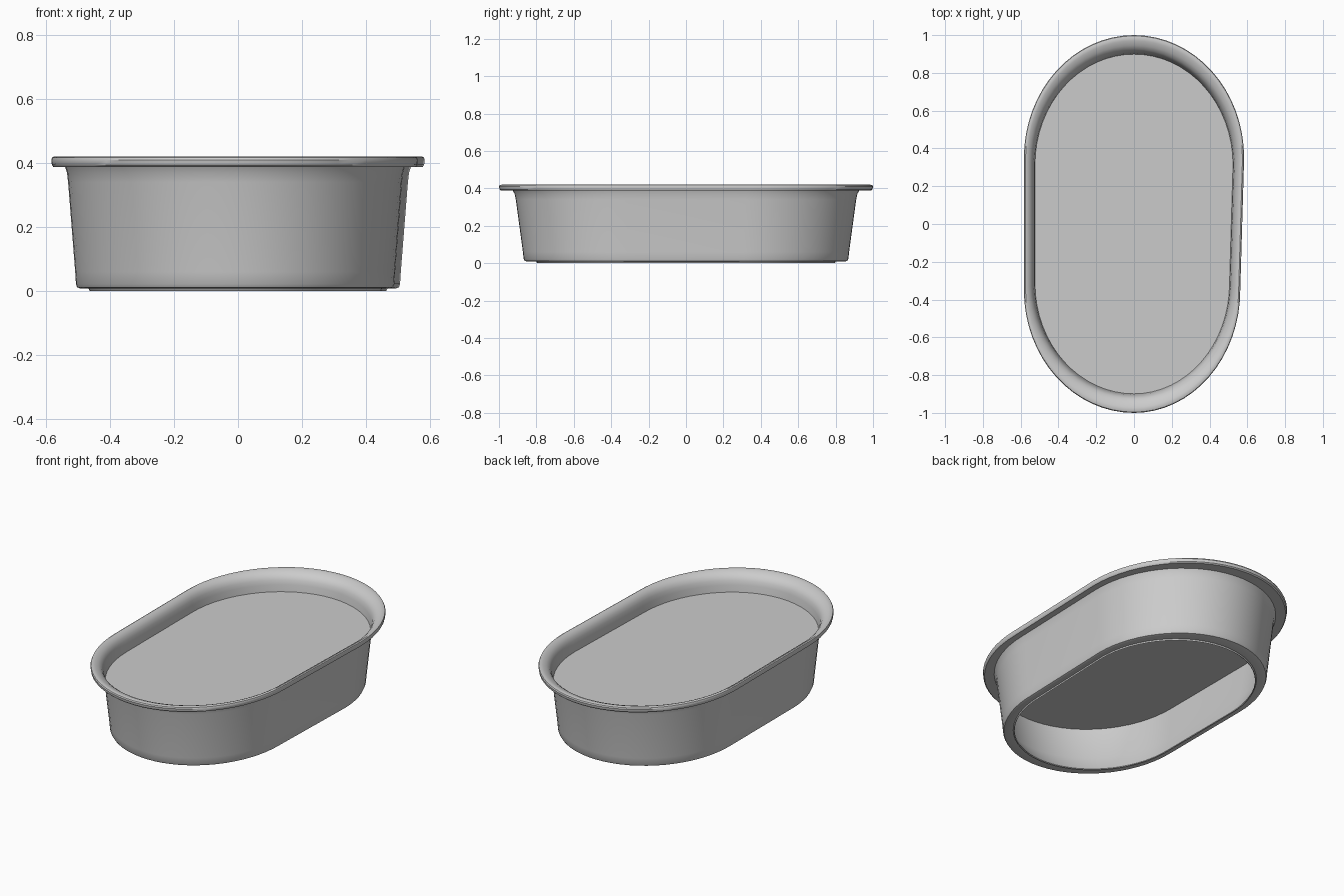
import bpy, bmesh, math

if "Cube" in bpy.data.objects:
    bpy.data.objects.remove(bpy.data.objects["Cube"])

SEG = 32            # segments in each rounded end
STRAIGHT = 0.35     # half length of the straight sides


def oval(scale, z):
    """One oval loop; the right side tapers slightly toward the front."""
    pts = []
    for side in (1, -1):
        for i in range(SEG + 1):
            a = math.pi * i / SEG
            x = 0.583 * math.cos(a) * side
            y = (STRAIGHT + 0.65 * math.sin(a)) * side
            if x > 0 and y < STRAIGHT:
                t = min(1, (STRAIGHT - y) / (2 * STRAIGHT))
                x *= 1 - 0.035 * t
            pts.append((x * scale, y * scale, z))
    return pts


def finish(name, bm):
    mesh = bpy.data.meshes.new(name)
    bm.to_mesh(mesh)
    bm.free()
    obj = bpy.data.objects.new(name, mesh)
    bpy.context.collection.objects.link(obj)
    bpy.ops.object.select_all(action='DESELECT')
    obj.select_set(True)
    bpy.context.view_layer.objects.active = obj
    bpy.ops.object.shade_smooth_by_angle(angle=math.radians(35))
    return obj


# Tub wall: closed cross-section as (scale, height), swept round the oval
profile = [
    (0.795, 0.0), (0.80, 0.008), (0.845, 0.008), (0.862, 0.012), (0.868, 0.022),
    (0.872, 0.06), (0.910, 0.34), (0.916, 0.37), (0.926, 0.388),
    (0.990, 0.388), (0.997, 0.394), (1.0, 0.410), (0.996, 0.417), (0.985, 0.420),
    (0.970, 0.418), (0.945, 0.409), (0.925, 0.395), (0.912, 0.375),
    (0.905, 0.35), (0.899, 0.31), (0.862, 0.11), (0.790, 0.004),
]
bm = bmesh.new()
loops = [[bm.verts.new(p) for p in oval(s, z)] for s, z in profile]
n = len(loops[0])
for k, a in enumerate(loops):
    b = loops[(k + 1) % len(loops)]
    for i in range(n):
        j = (i + 1) % n
        bm.faces.new((a[i], a[j], b[j], b[i]))
bmesh.ops.recalc_face_normals(bm, faces=bm.faces)
finish("tub", bm)

# Flat fill surface inside the tub
bm = bmesh.new()
bm.faces.new([bm.verts.new(p) for p in oval(0.90, 0.31)])
finish("fill_surface", bm)
